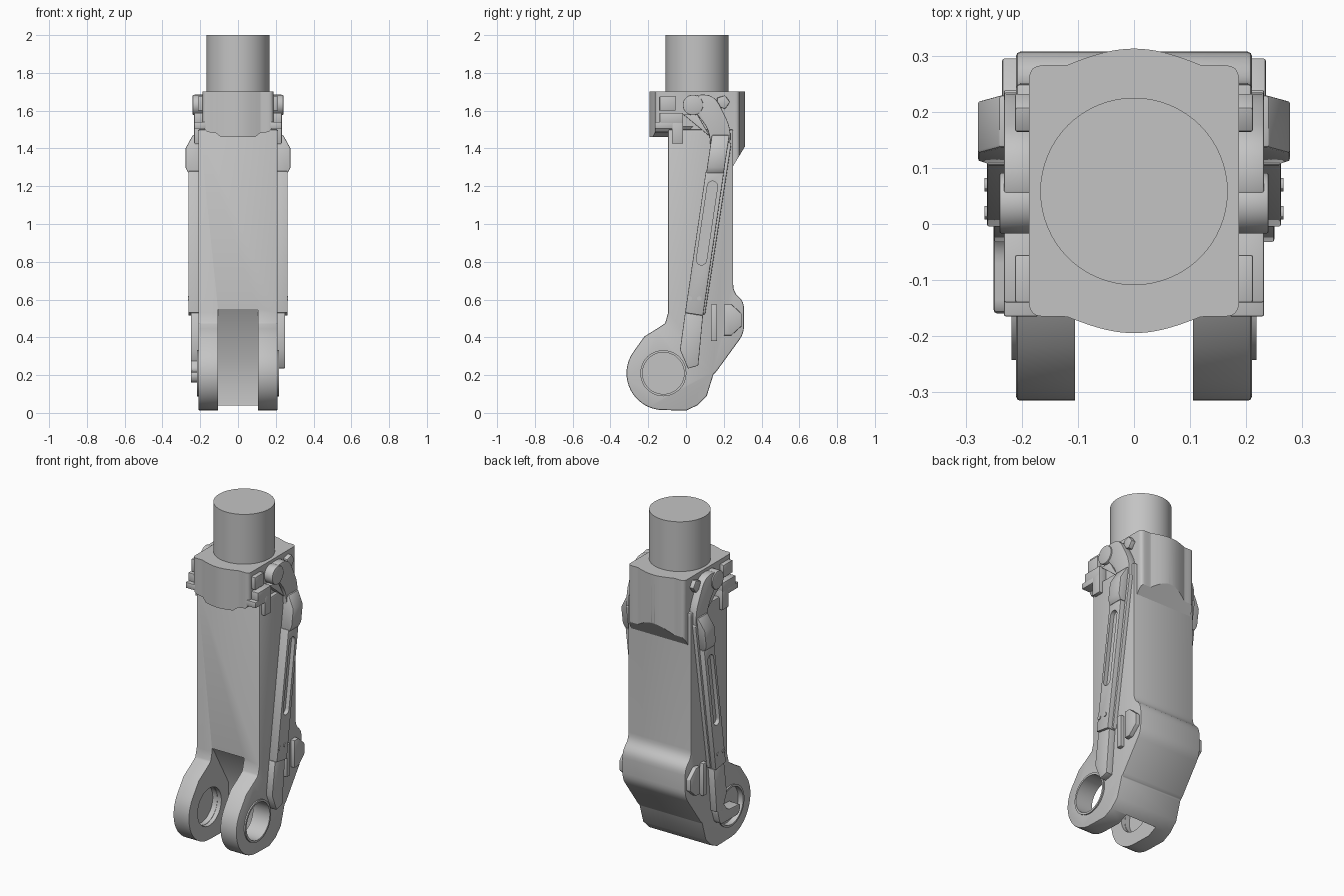
import bpy, bmesh, math
from mathutils import Vector

cube = bpy.data.objects.get("Cube")
if cube:
    bpy.data.objects.remove(cube, do_unlink=True)

grey = bpy.data.materials.new("plain_grey")
grey.use_nodes = True
grey.diffuse_color = (0.55, 0.55, 0.55, 1)
grey.node_tree.nodes["Principled BSDF"].inputs["Base Color"].default_value = grey.diffuse_color

PLACE = {
    "x": lambda a, b, t: (t, a, b),
    "y": lambda a, b, t: (a, t, b),
    "z": lambda a, b, t: (a, b, t),
}
finished = []


def activate(ob):
    bpy.ops.object.select_all(action="DESELECT")
    bpy.context.view_layer.objects.active = ob
    ob.select_set(True)


def apply_modifier(ob, kind, **settings):
    modifier = ob.modifiers.new(kind, kind)
    for key, value in settings.items():
        setattr(modifier, key, value)
    activate(ob)
    bpy.ops.object.modifier_apply(modifier=modifier.name)


def prism(name, outline, axis, low, high, bevel=0.0):
    """Extrude a flat outline along an axis, with optional rounded edges."""
    bm = bmesh.new()
    bottom, top = [[bm.verts.new(PLACE[axis](a, b, t)) for a, b in outline]
                   for t in (low, high)]
    bm.faces.new(bottom)
    bm.faces.new(top)
    for i in range(len(outline)):
        bm.faces.new((bottom[i - 1], bottom[i], top[i], top[i - 1]))
    bmesh.ops.recalc_face_normals(bm, faces=bm.faces)
    mesh = bpy.data.meshes.new(name)
    bm.to_mesh(mesh)
    bm.free()
    mesh.materials.append(grey)
    ob = bpy.data.objects.new(name, mesh)
    bpy.context.collection.objects.link(ob)
    if bevel:
        apply_modifier(ob, "BEVEL", width=bevel, segments=2,
                       limit_method="ANGLE", angle_limit=math.radians(40))
    finished.append(ob)
    return ob


def combine(ob, cutter, operation="DIFFERENCE"):
    """Cut or trim an object with a cutter, then discard the cutter."""
    apply_modifier(ob, "BOOLEAN", object=cutter, operation=operation, solver="EXACT")
    finished.remove(cutter)
    bpy.data.objects.remove(cutter, do_unlink=True)


def arc(centre, radius, start, end, steps):
    angles = [math.radians(start + (end - start) * i / steps) for i in range(steps + 1)]
    return [(centre[0] + radius * math.cos(t), centre[1] + radius * math.sin(t)) for t in angles]


def circle(centre, radius, sides=48):
    return arc(centre, radius, 0, 360, sides)[:-1]


def box(a, b, width, height):
    return [(a, b), (a + width, b), (a + width, b + height), (a, b + height)]


def strip(start, end, radius):
    """Straight slot shape with round ends."""
    turn = math.degrees(math.atan2(end[1] - start[1], end[0] - start[0]))
    return (arc(end, radius, turn - 90, turn + 90, 10)
            + arc(start, radius, turn + 90, turn + 270, 10))


def rounded(points, radius):
    """Round every corner of an outline with a short curve."""
    points = [Vector(p) for p in points]
    result = []
    for i, corner in enumerate(points):
        sides = [points[i - 1] - corner, points[(i + 1) % len(points)] - corner]
        start, end = [corner + s.normalized() * min(radius, s.length * 0.45) for s in sides]
        for step in range(5):
            t = step / 4
            result.append(tuple(start.lerp(corner, t).lerp(corner.lerp(end, t), t)))
    return result


def mirrored(half):
    return half + [(-a, b) for a, b in reversed(half)]


# Main column with its fork ears, drawn as one side outline
EYE = (-0.12, 0.21)
bump = rounded([(0.14, 0.19), (0.307, 0.42), (0.307, 0.59), (0.25, 0.64), (0.25, 1.5)], 0.04)
heel = [(0, 0.012), (0.06, 0.04), (0.11, 0.09)]
ear = arc(EYE, 0.195, 145, 270, 18)
throat = [(-0.095, 1.5), (-0.095, 0.53), (-0.11, 0.475), (-0.155, 0.445), (-0.22, 0.405)]
body = prism("column_body", throat + ear + heel + bump[2:-3] + [(0.25, 1.5)],
             "x", -0.21, 0.21, 0.016)
slot = [(-0.5, 0.55), (-0.09, 0.55), (0.06, 0.29), (0.06, 0.045), (0.03, -0.1), (-0.5, -0.1)]
combine(body, prism("slot_cutter", slot, "x", -0.105, 0.105))
combine(body, prism("eye_cutter", circle(EYE, 0.112), "x", -0.4, 0.4))


def collar(name, inner, flat, peak, trim, trim_axis):
    """Half of the head: a bulging wall trimmed to shape underneath."""
    wave = [0.12 * math.cos(math.pi * i / 12) for i in range(13)]
    wall = [(x, flat + (peak - flat) * math.cos(math.pi * x / 0.24)) for x in wave]
    ends = [(-0.187, flat), (-0.187, inner), (0.187, inner), (0.187, flat)]
    half = prism(name, rounded(wall + ends, 0.025), "z", 1.2, 1.702)
    combine(half, prism("trim_cutter", trim, trim_axis, -0.4, 0.4), "INTERSECT")


skirt = mirrored([(0.09, 1.46), (0.115, 1.48), (0.165, 1.488), (0.19, 1.52), (0.19, 1.8)])
slope = [(0, 1.8), (0, 1.25), (0.215, 1.25), (0.312, 1.41), (0.33, 1.8)]
collar("head_front", 0.1, -0.165, -0.195, skirt, "y")
collar("head_back", 0.02, 0.283, 0.313, slope, "x")

# Round neck post
prism("neck_post", circle((0, 0.058), 0.167, 64), "z", 1.6, 2)

# Arm layout shared by both sides
LEAN = 0.148
PIVOT = (0.037, 1.63)

for side, sign in (("left", 1), ("right", -1)):
    def plate(name, outline, outer, bevel=0.004, inner=0.17):
        low, high = sorted((inner * sign, outer * sign))
        return prism(f"{side}_{name}", outline, "x", low, high, bevel)

    # Curved link swinging down from the pivot
    link = [(0.03, 1.685), (0.15, 1.685), (0.238, 1.51), (0.23, 1.37),
            (0.13, 1.37), (0.125, 1.5), (0.04, 1.6)]
    plate("upper_link", rounded(link, 0.06), 0.232)
    plate("pivot_disc", circle(PIVOT, 0.054), 0.24)

    # Small plates on the head
    plate("gusset_plate", [(-0.015, 1.58), (0.06, 1.58), (0.13, 1.46)], 0.222)
    plate("square_plate", box(-0.14, 1.6, 0.085, 0.075), 0.212)
    plate("hook_plate_top", box(-0.14, 1.53, 0.125, 0.058), 0.232)
    plate("hook_plate_front", box(-0.165, 1.505, 0.095, 0.035), 0.232)
    plate("hook_plate_leg", box(-0.075, 1.425, 0.06, 0.12), 0.232)
    plate("wedge_lug", circle((0.195, 1.645), 0.038, 5), 0.212)

    # Long leaning arm with a recessed groove, and a rail behind it
    arm = plate("arm", [(0.105, 1.28), (0.2, 1.27), (0.09, 0.515), (-0.005, 0.53)], 0.262)
    combine(arm, plate("groove_cutter", strip((0.082, 0.81), (0.14, 1.2), 0.027),
                       0.4, 0, 0.238))
    plate("rear_rail", strip((0.093, 0.53), (0.23, 1.42), 0.009), 0.232)
    lower = [(-0.005, 0.53), (0.09, 0.515), (0.065, 0.25), (0.01, 0.235), (-0.032, 0.335)]
    plate("lower_link", lower, 0.25)
    for y in (0.02, 0.07):
        plate("rivet", circle((y, 0.606), 0.012, 12), 0.266, 0)

    # Thick shoulder at the arm's top, leaning with it
    section = [(0.19, 1.27), (0.264, 1.27), (0.278, 1.3), (0.278, 1.4),
               (0.24, 1.47), (0.19, 1.47)]
    shoulder = prism(f"{side}_arm_shoulder", [(a * sign, b) for a, b in section],
                     "y", 0.107, 0.2, 0.005)
    for vertex in shoulder.data.vertices:
        vertex.co.y += LEAN * (vertex.co.z - 1.27)

    # Bar and half moon on the rear bump
    plate("side_bar", box(0.132, 0.38, 0.033, 0.195), 0.232)
    moon = [(0.2, 0.41), (0.24, 0.41), (0.295, 0.46), (0.295, 0.525), (0.24, 0.575), (0.2, 0.575)]
    plate("half_moon_lug", moon, 0.235)

    # Bushing ring round the eye
    ring = plate("eye_bushing", circle(EYE, 0.122), 0.218, 0, 0.13)
    combine(ring, plate("bushing_cutter", circle(EYE, 0.11), 0.4, 0, 0))

# Closed eye and hooked latch on the right side only
prism("right_eye_plug", circle(EYE, 0.115), "x", -0.185, -0.16)
latch = [(0.01, 0.3), (0.06, 0.26), (0.03, 0.16), (-0.15, 0.16), (-0.165, 0.22), (-0.04, 0.225)]
prism("right_latch", rounded(latch, 0.03), "x", -0.25, -0.17, 0.006)

for ob in finished:
    activate(ob)
    bpy.ops.object.shade_smooth_by_angle(angle=math.radians(30))
